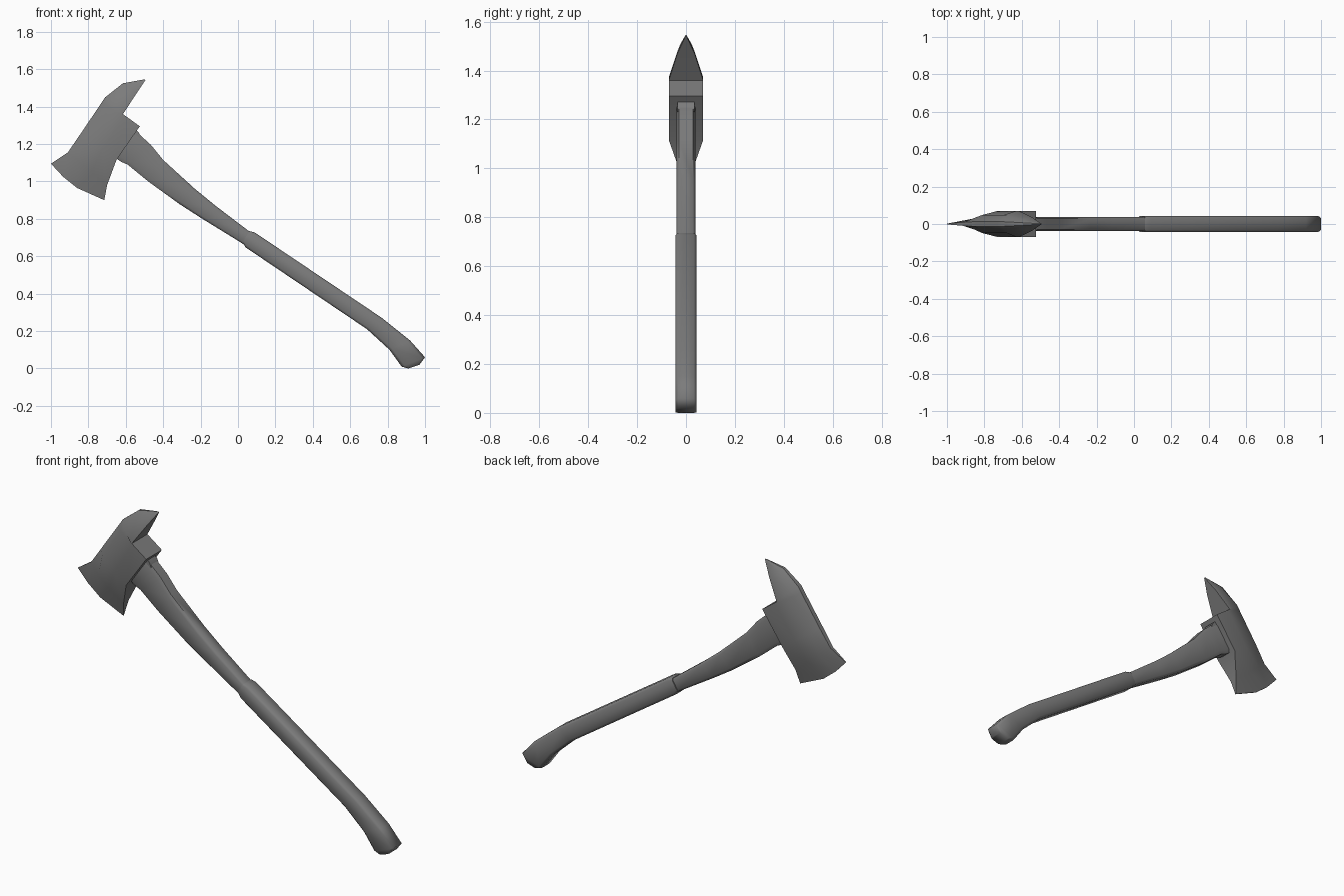
import bpy, bmesh, math
from mathutils import Vector

if "Cube" in bpy.data.objects:
    bpy.data.objects.remove(bpy.data.objects["Cube"])

# Dark grey for every part
dark = bpy.data.materials.new("dark_grey")
dark.diffuse_color = (0.2, 0.2, 0.2, 1)
dark.use_nodes = True
dark.node_tree.nodes["Principled BSDF"].inputs["Base Color"].default_value = dark.diffuse_color


def loft(name, rings, angle=35):
    """Skin closed rings of equal length, cap both ends."""
    bm = bmesh.new()
    vr = [[bm.verts.new(p) for p in r] for r in rings]
    n = len(vr[0])
    for a, b in zip(vr, vr[1:]):
        for i in range(n):
            j = (i + 1) % n
            bm.faces.new((a[i], a[j], b[j], b[i]))
    bm.faces.new(vr[0])
    bm.faces.new(vr[-1][::-1])
    bmesh.ops.recalc_face_normals(bm, faces=bm.faces[:])
    me = bpy.data.meshes.new(name)
    bm.to_mesh(me)
    bm.free()
    me.materials.append(dark)
    ob = bpy.data.objects.new(name, me)
    bpy.context.collection.objects.link(ob)
    bpy.ops.object.select_all(action='DESELECT')
    ob.select_set(True)
    bpy.context.view_layer.objects.active = ob
    bpy.ops.object.shade_smooth_by_angle(angle=math.radians(angle))
    return ob


def section(top, bottom, levels):
    """Mirrored ring: levels are (fraction from top to bottom, half width)."""
    t, b = Vector(top), Vector(bottom)
    pts = [(t.lerp(b, f), w) for f, w in levels]
    right = [(p.x, w, p.y) for p, w in pts]
    left = [(p.x, -w, p.y) for p, w in reversed(pts)]
    return right + left


def shaft(name, stations, w):
    """Soft-cornered bar through (upper point, lower point) stations."""
    levels = [(0, w * 0.75), (0.12, w), (0.88, w), (1, w * 0.75)]
    return loft(name, [section(u, l, levels) for u, l in stations], 58)


# Axe head: cutting edge, blade, eye, stepped collar, pick point
edge = [(-1, 1.095), (-0.935, 1.025), (-0.86, 0.965), (-0.715, 0.90)]
edge_ring = [(x, 0.002, z) for x, z in edge] + [(x, -0.002, z) for x, z in edge[::-1]]
eye = [(0, 0.013), (0.15, 0.047), (0.6, 0.07), (1, 0.07)]
head = [
    edge_ring,
    section((-0.91, 1.155), (-0.70, 0.98), [(0, 0.01), (0.28, 0.03), (0.6, 0.035), (1, 0.022)]),
    section((-0.845, 1.25), (-0.65, 1.115), eye),
    section((-0.73, 1.42), (-0.525, 1.295), eye),
    section((-0.71, 1.45), (-0.615, 1.36), [(0, 0.013), (0.28, 0.047), (0.85, 0.07), (1, 0.07)]),
    section((-0.615, 1.525), (-0.545, 1.467), [(0, 0.008), (0.25, 0.022), (0.85, 0.036), (1, 0.036)]),
    section((-0.498, 1.546), (-0.495, 1.541), [(0, 0.001), (0.25, 0.002), (0.85, 0.002), (1, 0.002)]),
]
loft("axe_head", head, 42)

# Shaft, flaring into the eye of the head
shaft("handle_shaft", [
    ((-0.60, 1.31), (-0.71, 1.165)),
    ((-0.52, 1.245), (-0.625, 1.105)),
    ((-0.465, 1.195), (-0.59, 1.09)),
    ((-0.40, 1.115), (-0.48, 1.0)),
    ((-0.23, 0.96), (-0.31, 0.877)),
    ((-0.12, 0.87), (-0.19, 0.80)),
    ((0.06, 0.733), (0.01, 0.677)),
    ((0.16, 0.665), (0.11, 0.61)),
], 0.038)

# Grip sleeve, curving down to the knob
shaft("handle_grip", [
    ((0.06, 0.735), (0.025, 0.675)),
    ((0.09, 0.727), (0.04, 0.648)),
    ((0.77, 0.27), (0.69, 0.21)),
    ((0.92, 0.15), (0.81, 0.10)),
    ((1.0, 0.06), (0.875, 0.01)),
    ((0.97, 0.02), (0.91, 0.0)),
], 0.043)

# Small wedge tab between collar and shaft
tab = [(0, 0.034), (1, 0.034)]
loft("wedge_tab", [
    section((-0.56, 1.29), (-0.60, 1.23), tab),
    section((-0.53, 1.262), (-0.57, 1.20), tab),
    section((-0.518, 1.235), (-0.56, 1.19), tab),
])
